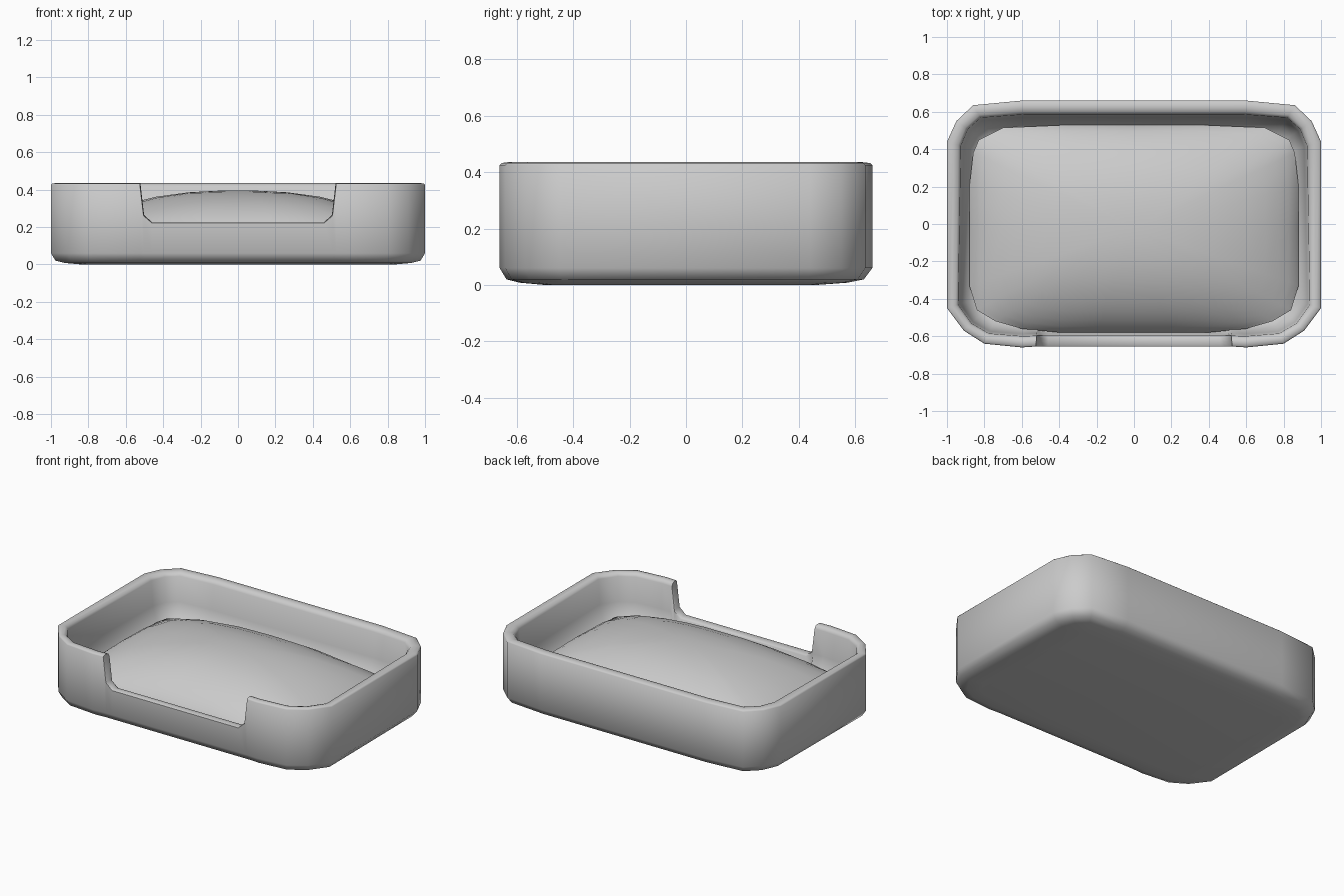
import bpy
import bmesh
import math

cube = bpy.data.objects.get("Cube")
if cube:
    bpy.data.objects.remove(cube, do_unlink=True)

grey = bpy.data.materials.new("soft_grey")
grey.use_nodes = True
colour = (0.6, 0.6, 0.6, 1)
grey.diffuse_color = colour
grey.node_tree.nodes["Principled BSDF"].inputs["Base Color"].default_value = colour


def mirrored(half):
    """Close a right-hand outline with its mirror image."""
    return half + [(-p[0], *p[1:]) for p in reversed(half)]


def loft(name, rings, peak=None):
    """Skin closed rings; cap both ends, or end in a peak point."""
    bm = bmesh.new()
    loops = [[bm.verts.new(p) for p in ring] for ring in rings]
    n = len(loops[0])
    for a, b in zip(loops, loops[1:]):
        for i in range(n):
            j = (i + 1) % n
            bm.faces.new((a[i], a[j], b[j], b[i]))
    bm.faces.new(loops[0])
    if peak:
        tip = bm.verts.new(peak)
        for i in range(n):
            bm.faces.new((loops[-1][i], loops[-1][(i + 1) % n], tip))
    else:
        bm.faces.new(loops[-1])
    bmesh.ops.recalc_face_normals(bm, faces=bm.faces)
    mesh = bpy.data.meshes.new(name)
    bm.to_mesh(mesh)
    bm.free()
    mesh.materials.append(grey)
    obj = bpy.data.objects.new(name, mesh)
    bpy.context.collection.objects.link(obj)
    bpy.ops.object.select_all(action="DESELECT")
    obj.select_set(True)
    bpy.context.view_layer.objects.active = obj
    bpy.ops.object.shade_smooth_by_angle(angle=math.radians(50))
    return obj


# Bed shell: outline points carry the rim height, which drops at the entrance
RIM, LOW = 0.435, 0.06
shell_outline = mirrored([
    (0.6, 0.66, RIM), (0.86, 0.635, RIM), (0.95, 0.55, RIM), (1, 0.44, RIM),
    (1, -0.45, RIM), (0.91, -0.57, RIM), (0.8, -0.64, RIM), (0.6, -0.66, RIM),
    (0.525, -0.655, RIM), (0.505, -0.655, 0.265), (0.46, -0.655, 0.225),
])
# Wall section as (inset, height), from underside over the rim to the floor
section = [(0.2, 0), (0.09, 0.008), (0.03, 0.02), (0, 0.06), (0, 0.425),
           (0.008, 0.432), (0.035, RIM), (0.06, 0.43), (0.075, 0.412),
           (0.09, 0.25), (0.13, 0.14), (0.2, 0.1)]


def shell_point(x, y, rim, inset, z):
    if y < 0:
        inset *= 0.8
    if z > LOW:
        z = LOW + (z - LOW) * (rim - LOW) / (RIM - LOW)
    return (x - inset * x * abs(x) ** 3, y - inset * (y / 0.66) ** 3, z)


loft("bed_shell", [[shell_point(*p, *s) for p in shell_outline] for s in section])

# Domed cushion, full in the middle and falling away towards its corners
cushion_outline = mirrored([
    (0, 0.53), (0.35, 0.53), (0.7, 0.515), (0.83, 0.45), (0.86, 0.38), (0.88, 0.2),
    (0.88, -0.025), (0.88, -0.33), (0.84, -0.46), (0.74, -0.52), (0.6, -0.56),
    (0.4, -0.58), (0.2, -0.58),
])[:-1]
MID, HALF_X, HALF_Y = -0.025, 0.88, 0.555
EDGE, PEAK = 0.15, 0.395


def cushion_point(x, y, scale):
    u, v = x / HALF_X * scale, (y - MID) / HALF_Y * scale
    fall = max(0, (1 - abs(u) ** 2.4) * (1 - abs(v) ** 2.4))
    return (u * HALF_X, MID + v * HALF_Y, EDGE + (PEAK - EDGE) * fall ** 0.7)


skirt = [(x * 0.95, MID + (y - MID) * 0.95, 0.105) for x, y in cushion_outline]
steps = [1, 0.98, 0.94, 0.88, 0.8, 0.68, 0.5, 0.3, 0.12]
loft("cushion",
     [skirt] + [[cushion_point(*p, s) for p in cushion_outline] for s in steps],
     peak=(0, MID, PEAK))
